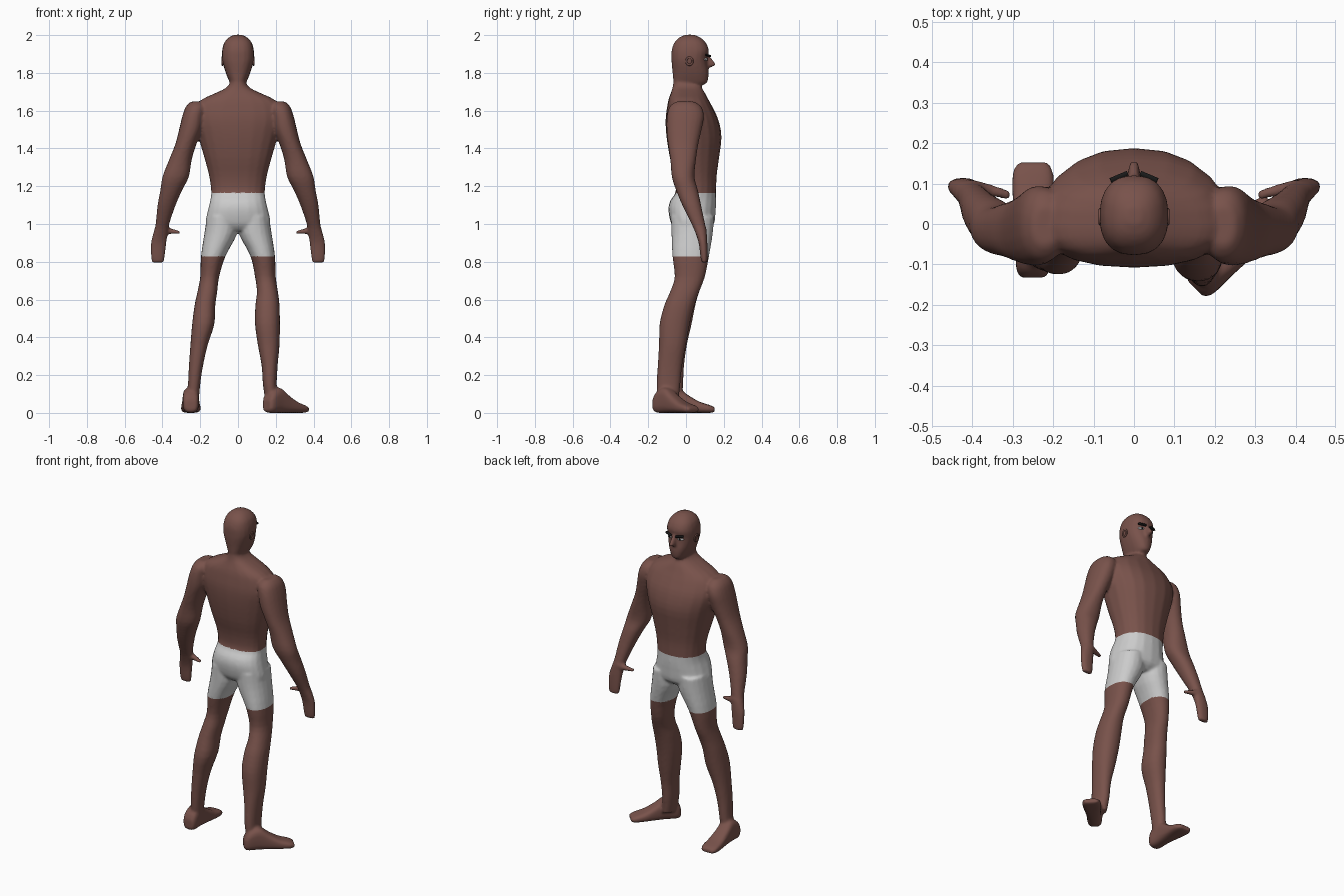
import bpy, bmesh, math
from mathutils import Matrix, Vector

SIDES = 20


def material(name, rgb):
    m = bpy.data.materials.new(name)
    m.diffuse_color = (*rgb, 1)
    return m


skin = material("skin", (0.19, 0.085, 0.07))
cloth = material("white_cloth", (0.75, 0.75, 0.75))
black = material("black", (0.01, 0.01, 0.01))
white = material("eye_white", (0.9, 0.9, 0.9))
body = bmesh.new()


def catmull(a, b, c, d, t):
    return [0.5 * (2 * q + (r - p) * t + (2 * p - 5 * q + 4 * r - s) * t * t
                   + (3 * q - p - 3 * r + s) * t ** 3) for p, q, r, s in zip(a, b, c, d)]


def loft(rings, power=2.2, mid=0.5, mat=Matrix(), steps=3):
    """Smooth closed skin through rings of (x0, x1, y0, y1, z)."""
    pad = [rings[0], *rings, rings[-1]]
    fine = [catmull(*pad[i:i + 4], s / steps) for i in range(len(rings) - 1) for s in range(steps)]
    fine.append(rings[-1])
    loops = []
    for x0, x1, y0, y1, z in fine:
        cx, rx, cy = (x0 + x1) / 2, (x1 - x0) / 2, y0 + (y1 - y0) * mid
        loop = []
        for k in range(SIDES):
            a = 2 * math.pi * k / SIDES
            c, s = math.cos(a), math.sin(a)
            x = cx + rx * math.copysign(abs(c) ** (2 / power), c)
            y = cy + (y1 - cy if s > 0 else y0 - cy) * abs(s) ** (2 / power)
            loop.append(body.verts.new(mat @ Vector((x, y, z))))
        loops.append(loop)
    faces = [body.faces.new(loops[0][::-1]), body.faces.new(loops[-1])]
    for a, b in zip(loops, loops[1:]):
        for k in range(SIDES):
            n = (k + 1) % SIDES
            faces.append(body.faces.new((a[k], a[n], b[n], b[k])))
    bmesh.ops.recalc_face_normals(body, faces=faces)


def sym(rows):
    return [(-w, w, y0, y1, z) for z, y0, y1, w in rows]


# Torso with hips and neck
loft(sym([(0.965, -0.05, 0.11, 0.14), (1.0, -0.078, 0.148, 0.172), (1.07, -0.093, 0.157, 0.16),
          (1.12, -0.085, 0.16, 0.148), (1.17, -0.055, 0.16, 0.142), (1.25, -0.06, 0.162, 0.152),
          (1.35, -0.085, 0.175, 0.178), (1.46, -0.103, 0.188, 0.21), (1.55, -0.108, 0.172, 0.235),
          (1.62, -0.1, 0.14, 0.225), (1.66, -0.092, 0.118, 0.19), (1.695, -0.08, 0.1, 0.115),
          (1.72, -0.072, 0.085, 0.065), (1.75, -0.067, 0.075, 0.042), (1.8, -0.06, 0.07, 0.045)]),
     2.3, 0.4)

# Head and nose
loft(sym([(1.735, -0.05, 0.085, 0.03), (1.75, -0.066, 0.113, 0.044), (1.8, -0.071, 0.12, 0.065),
          (1.85, -0.076, 0.113, 0.08), (1.88, -0.077, 0.112, 0.085), (1.92, -0.076, 0.121, 0.084),
          (1.96, -0.062, 0.105, 0.073), (1.988, -0.035, 0.075, 0.048), (2.002, 0.0, 0.04, 0.018)]), 2.4)
loft(sym([(1.825, 0.09, 0.115, 0.012), (1.838, 0.09, 0.152, 0.016), (1.85, 0.09, 0.156, 0.015),
          (1.895, 0.09, 0.122, 0.01)]), 2.2)

# Arms and hands: z, centre x, centre y, half widths
arm = [(1.648, 0.22, -0.005, 0.03, 0.05), (1.62, 0.222, -0.003, 0.055, 0.085),
       (1.57, 0.235, -0.003, 0.06, 0.098), (1.5, 0.25, -0.01, 0.062, 0.093),
       (1.42, 0.277, -0.015, 0.056, 0.08), (1.34, 0.305, -0.015, 0.06, 0.068),
       (1.25, 0.33, -0.015, 0.07, 0.06), (1.18, 0.353, 0.005, 0.058, 0.058),
       (1.1, 0.378, 0.03, 0.048, 0.05), (1.0, 0.4, 0.065, 0.036, 0.036),
       (0.96, 0.408, 0.078, 0.038, 0.031), (0.9, 0.42, 0.09, 0.041, 0.023),
       (0.83, 0.424, 0.095, 0.037, 0.019), (0.795, 0.424, 0.097, 0.031, 0.015)]
for side in (-1, 1):
    loft([(side * x - rx, side * x + rx, y - ry, y + ry, z) for z, x, y, rx, ry in arm])
    # Thumb, swept sideways from the wrist
    turn = Matrix.Translation((side * 0.4, 0.092, 0.968)) @ Matrix.Rotation(side * -math.radians(98), 4, 'Y')
    turn = Matrix.Rotation(0, 4, 'Z') @ turn
    loft([(-0.025, 0.025, -0.018, 0.018, 0), (-0.014, 0.014, -0.025, 0.005, 0.05),
          (-0.009, 0.009, -0.032, -0.01, 0.095)], mat=turn)

# Legs: the left one straight, the right one turned out
hip = [(0.002, 0.165, -0.08, 0.148, 1.04), (0.004, 0.178, -0.077, 0.142, 0.95),
       (0.066, 0.196, -0.072, 0.122, 0.83)]
left = [(-b, -a, y0, y1, z) for a, b, y0, y1, z in hip] + [
    (-0.2, -0.1, -0.06, 0.1, 0.72), (-0.215, -0.11, -0.08, 0.07, 0.64),
    (-0.23, -0.12, -0.1, 0.05, 0.57), (-0.243, -0.125, -0.125, 0.03, 0.47),
    (-0.252, -0.16, -0.12, 0.005, 0.36), (-0.26, -0.185, -0.115, -0.01, 0.25),
    (-0.265, -0.2, -0.11, -0.015, 0.15), (-0.275, -0.207, -0.1, -0.02, 0.06)]
right = hip + [
    (0.09, 0.2, -0.06, 0.1, 0.72), (0.1, 0.212, -0.085, 0.07, 0.64),
    (0.092, 0.22, -0.115, 0.045, 0.57), (0.09, 0.222, -0.14, 0.02, 0.47),
    (0.105, 0.22, -0.143, 0.0, 0.36), (0.125, 0.21, -0.15, -0.02, 0.25),
    (0.132, 0.205, -0.155, -0.03, 0.15), (0.145, 0.21, -0.15, -0.04, 0.06)]
loft(left)
loft(right)

# Feet, lofted from heel to toe
foot = [(-0.03, 0.03, 0.01, 0.07, -0.133), (-0.042, 0.042, 0, 0.11, -0.11), (-0.043, 0.043, 0, 0.135, -0.05),
        (-0.046, 0.046, 0, 0.095, 0.01), (-0.051, 0.051, 0, 0.06, 0.07),
        (-0.051, 0.051, 0, 0.042, 0.125), (-0.038, 0.038, 0.004, 0.03, 0.152)]
axes = Matrix(((-1, 0, 0, 0), (0, 0, 1, 0), (0, 1, 0, 0), (0, 0, 0, 1)))
for x, y, deg in ((-0.25, 0, 0), (0.245, -0.065, -45)):
    place = Matrix.Translation((x, y, 0)) @ Matrix.Rotation(math.radians(deg), 4, 'Z')
    loft(foot, 3, mat=place @ axes)

# Fuse everything into one continuous skin
mesh = bpy.data.meshes.new("body")
body.to_mesh(mesh)
fused = bpy.data.objects.new("body", mesh)
bpy.context.collection.objects.link(fused)
bpy.context.view_layer.objects.active = fused
fused.select_set(True)
remesh = fused.modifiers.new("fuse", 'REMESH')
remesh.mode, remesh.voxel_size = 'VOXEL', 0.008
soften = fused.modifiers.new("soften", 'SMOOTH')
soften.factor, soften.iterations = 0.5, 4
for m in ("fuse", "soften"):
    bpy.ops.object.modifier_apply(modifier=m)


# Split the shorts off the skin
def in_shorts(f):
    c = f.calc_center_median()
    return abs(c.x) < 0.25 and 0.83 < c.z < 1.165


shorts = bpy.data.objects.new("shorts", fused.data.copy())
bpy.context.collection.objects.link(shorts)
for ob, keep, mat in ((fused, False, skin), (shorts, True, cloth)):
    bm = bmesh.new()
    bm.from_mesh(ob.data)
    bmesh.ops.delete(bm, geom=[f for f in bm.faces if in_shorts(f) != keep], context='FACES')
    for f in bm.faces:
        f.smooth = True
    bm.to_mesh(ob.data)
    ob.data.materials.clear()
    ob.data.materials.append(mat)


# Face details and ears
def finish(name, scale, mat):
    ob = bpy.context.object
    ob.name, ob.scale = name, scale
    ob.data.materials.append(mat)
    bpy.ops.object.shade_smooth()


for side, tag in ((-1, "left"), (1, "right")):
    bpy.ops.mesh.primitive_uv_sphere_add(segments=16, ring_count=8, radius=1, location=(side * 0.036, 0.103, 1.872),
                                         rotation=(0, 0, side * -0.4))
    finish(tag + "_eye", (0.019, 0.01, 0.007), white)
    bpy.ops.mesh.primitive_uv_sphere_add(segments=12, ring_count=8, radius=1, location=(side * 0.034, 0.111, 1.872))
    finish(tag + "_pupil", (0.006, 0.004, 0.006), black)
    bpy.ops.mesh.primitive_cube_add(size=1, location=(side * 0.037, 0.117, 1.892),
                                    rotation=(0, side * -0.1, side * -0.4))
    finish(tag + "_eyebrow", (0.046, 0.012, 0.009), black)
    bpy.ops.mesh.primitive_torus_add(major_segments=20, minor_segments=8, major_radius=0.017, minor_radius=0.005,
                                     location=(side * 0.083, 0.018, 1.862), rotation=(0, math.pi / 2, 0))
    finish(tag + "_ear", (1.15, 1, 1), skin)
